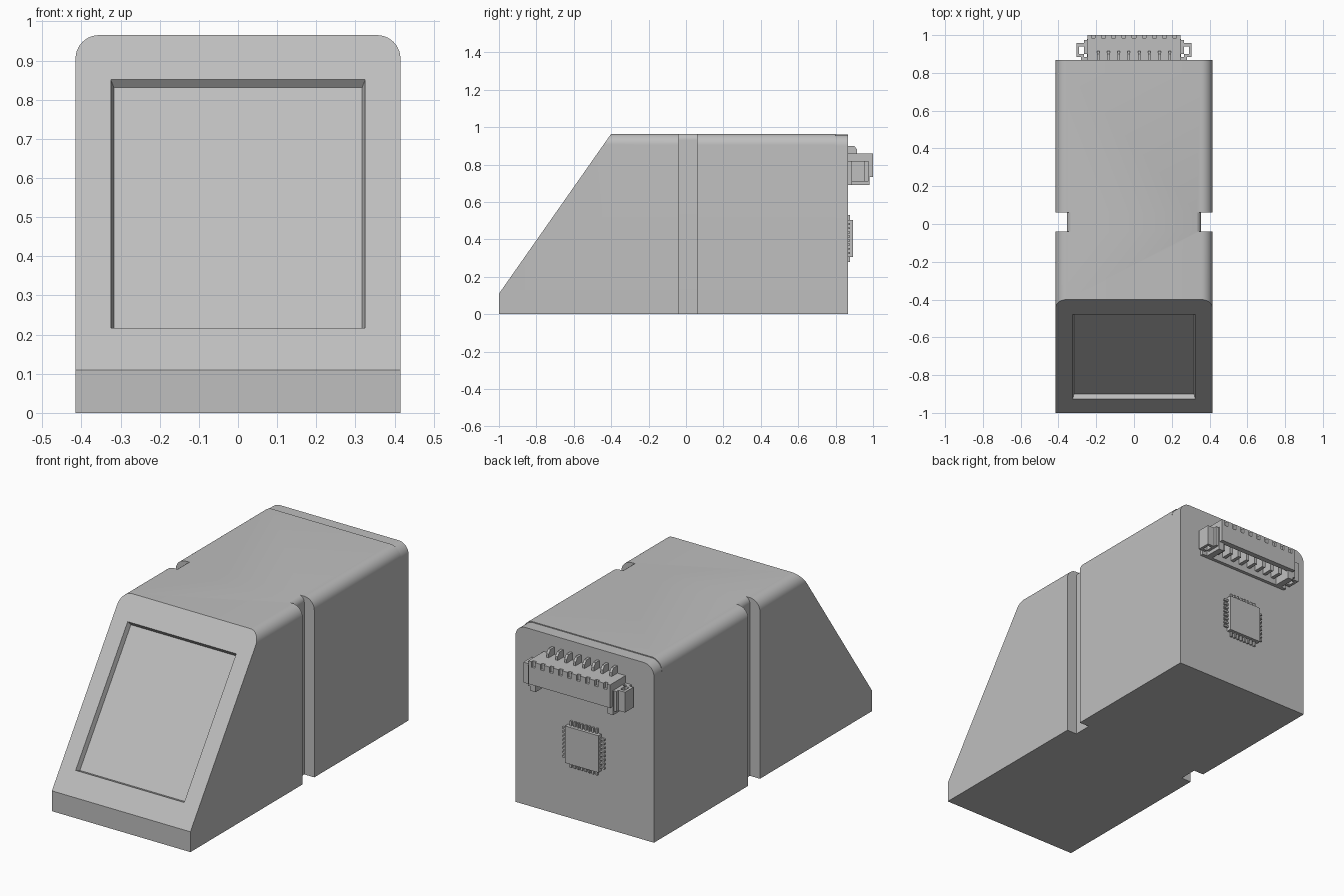
import bpy, bmesh, math
from mathutils import Vector

cube = bpy.data.objects.get("Cube")
if cube:
    bpy.data.objects.remove(cube, do_unlink=True)

grey = bpy.data.materials.new("plain grey")
grey.use_nodes = True
GREY = (0.52, 0.52, 0.52, 1)
grey.diffuse_color = GREY
grey.node_tree.nodes["Principled BSDF"].inputs["Base Color"].default_value = GREY


def loft(name, ring_a, ring_b):
    """Solid between two matching rings of points."""
    bm = bmesh.new()
    a = [bm.verts.new(p) for p in ring_a]
    b = [bm.verts.new(p) for p in ring_b]
    bm.faces.new(a)
    bm.faces.new(b)
    for i in range(len(a)):
        j = (i + 1) % len(a)
        bm.faces.new((a[i], a[j], b[j], b[i]))
    bmesh.ops.recalc_face_normals(bm, faces=bm.faces)
    mesh = bpy.data.meshes.new(name)
    bm.to_mesh(mesh)
    bm.free()
    mesh.materials.append(grey)
    obj = bpy.data.objects.new(name, mesh)
    bpy.context.collection.objects.link(obj)
    return obj


def prism_y(name, pts, y0, y1):
    return loft(name, [(x, y0, z) for x, z in pts], [(x, y1, z) for x, z in pts])


def prism_x(name, pts, x0, x1):
    return loft(name, [(x0, y, z) for y, z in pts], [(x1, y, z) for y, z in pts])


def box(name, x0, x1, y0, y1, z0, z1):
    return prism_y(name, [(x0, z0), (x1, z0), (x1, z1), (x0, z1)], y0, y1)


def activate(obj):
    bpy.ops.object.select_all(action='DESELECT')
    obj.select_set(True)
    bpy.context.view_layer.objects.active = obj


def cut(obj, cutter):
    mod = obj.modifiers.new("cut", 'BOOLEAN')
    mod.operation = 'DIFFERENCE'
    mod.solver = 'EXACT'
    mod.object = cutter
    activate(obj)
    bpy.ops.object.modifier_apply(modifier=mod.name)
    bpy.data.objects.remove(cutter, do_unlink=True)


def smooth(obj):
    activate(obj)
    bpy.ops.object.shade_smooth_by_angle(angle=math.radians(30))


def arc(cx, cz, r, n=10):
    return [(cx + r * math.cos(i * math.pi / 2 / n), cz + r * math.sin(i * math.pi / 2 / n))
            for i in range(n + 1)]


def arch(w, h, r):
    """Upright outline with rounded top corners."""
    right = arc(w - r, h - r, r)
    return [(w, 0)] + right + [(-x, z) for x, z in reversed(right)] + [(-w, 0)]


# Housing body with sloped front
W, H, R = 0.415, 0.965, 0.06
body = prism_y("housing", arch(W, H, R), -1, 0.8)
run, rise, lip = 0.6, H - 0.11, 0.11
slope = run / rise
cut(body, prism_x("slope_cutter", [(-1 - 0.2 * slope, lip - 0.2), (-1 + 1.1 * slope, lip + 1.1),
                                   (-1.3, lip + 1.1)], -1, 1))

# Side grooves with floors that curl over at the top
for s in (1, -1):
    floor = [(0.355, -0.1)] + arc(0.32, 0.932, 0.035)
    outline = floor + [(0.32, 1.1), (0.6, 1.1), (0.6, -0.1)]
    cut(body, prism_y("groove_cutter", [(s * x, z) for x, z in outline], -0.04, 0.06))

# Recessed sensor window on the slope
along = Vector((0, run, rise)).normalized()
out = Vector((0, -rise, run)).normalized()
centre = Vector((0, -1, lip)) + along * 0.518


def window_ring(grow, depth):
    w, h = 0.317 + grow, 0.380 + grow
    return [centre + Vector((a * w, 0, 0)) + along * (b * h) + out * depth
            for a, b in ((-1, -1), (1, -1), (1, 1), (-1, 1))]


cut(body, loft("window_cutter", window_ring(0, -0.025), window_ring(0.016, 0.025)))
smooth(body)

# Rear circuit board
BACK = 0.867
board = prism_y("rear_board", arch(W, 0.96, R), 0.8, BACK)
smooth(board)

# Chip with pins on all four sides
CZ, CH = 0.405, 0.1
box("chip", -CH, CH, BACK, 0.893, CZ - CH, CZ + CH)
for i in range(8):
    t = (i - 3.5) * 0.022
    for s in (1, -1):
        e0, e1 = sorted((s * CH, s * (CH + 0.026)))
        box("chip_pin", e0, e1, BACK, 0.878, CZ + t - 0.005, CZ + t + 0.005)
        box("chip_pin", t - 0.005, t + 0.005, BACK, 0.878, CZ + e0, CZ + e1)

# Connector shell, open underneath, with a notched front lip
top = box("connector_top", -0.245, 0.245, BACK, 0.985, 0.82, 0.86)
box("connector_front", -0.245, 0.245, 0.97, 0.985, 0.735, 0.82)
box("connector_back", -0.245, 0.245, BACK, 0.885, 0.69, 0.82)
PITCH = 0.054
edge = 0.245
for i in range(9):
    x = (i - 4) * PITCH
    box("lip_tooth", -edge, x - 0.01, 0.985, 1.0, 0.735, 0.86)
    edge = -(x + 0.01)
box("lip_tooth", -edge, 0.245, 0.985, 1.0, 0.735, 0.86)
for i in range(9):
    x = (i - 4) * PITCH
    box("lip_web", x - 0.01, x + 0.01, 0.985, 1.0, 0.735, 0.83)

# Contacts: bent tails above, blades inside the shell
tail = [(BACK, 0.86), (0.915, 0.86), (0.915, 0.88), (0.9, 0.9), (BACK, 0.9)]
for i in range(8):
    x = (i - 3.5) * PITCH
    prism_x("contact_tail", tail, x - 0.007, x + 0.007)
    box("contact_blade", x - 0.01, x + 0.01, 0.885, 0.945, 0.72, 0.82)

# End walls and hooked mounting wings
for s in (1, -1):
    for name, a, b, y0, y1, z0, z1 in (
            ("connector_end", 0.215, 0.25, BACK, 0.98, 0.69, 0.82),
            ("wing_root", 0.25, 0.265, 0.9, 0.975, 0.71, 0.82),
            ("wing_front", 0.26, 0.305, 0.94, 0.957, 0.71, 0.82),
            ("wing_side", 0.29, 0.305, 0.885, 0.94, 0.71, 0.82),
            ("wing_foot", 0.25, 0.28, BACK, 0.885, 0.69, 0.82),
            ("wing_hook", 0.265, 0.29, 0.885, 0.9, 0.71, 0.82)):
        x0, x1 = sorted((s * a, s * b))
        box(name, x0, x1, y0, y1, z0, z1)
